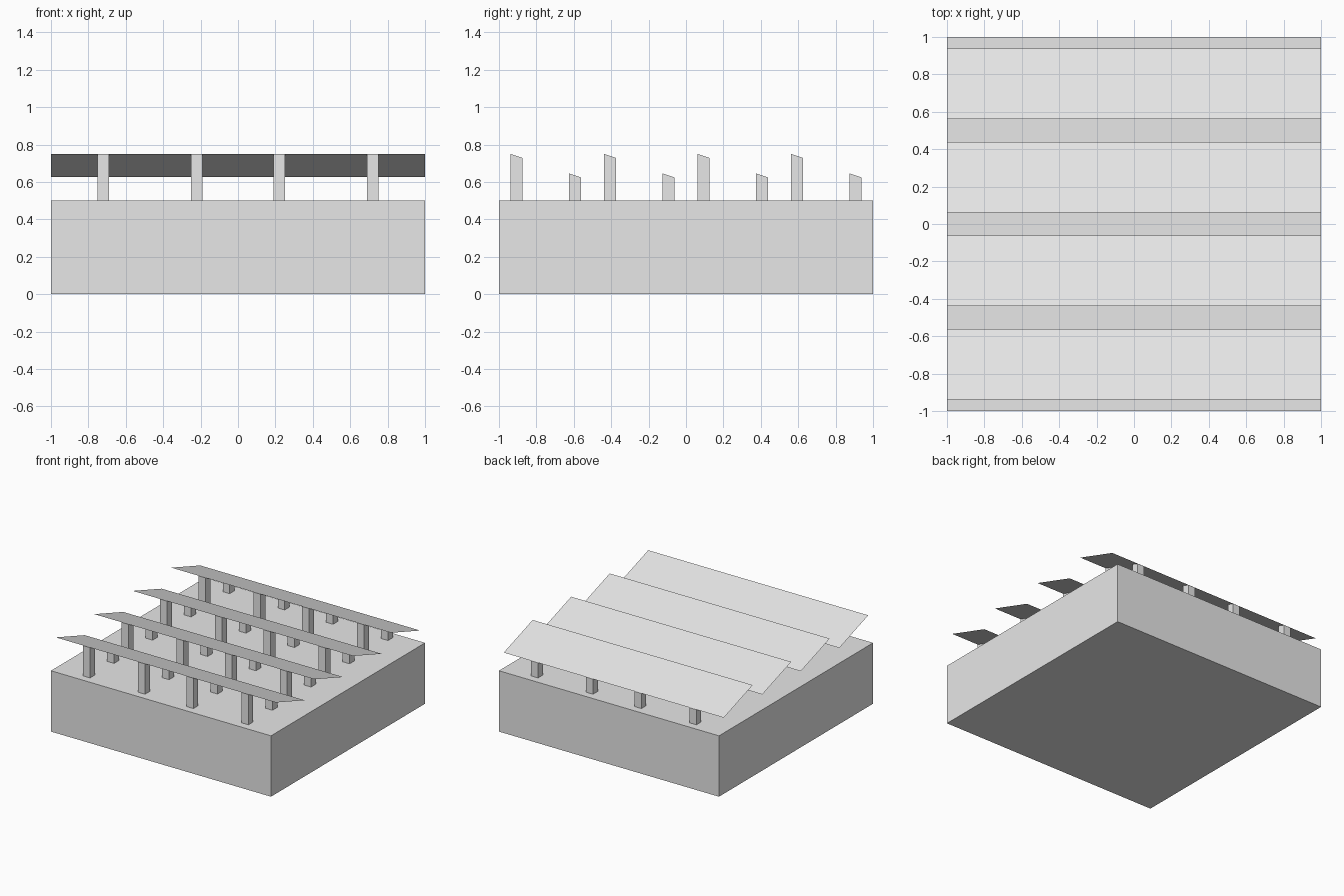
import bpy

cube = bpy.data.objects.get("Cube")
if cube:
    bpy.data.objects.remove(cube, do_unlink=True)

grey = bpy.data.materials.new("light_grey")
grey.use_nodes = True
grey.diffuse_color = (0.8, 0.8, 0.8, 1)
grey.node_tree.nodes["Principled BSDF"].inputs["Base Color"].default_value = (0.8, 0.8, 0.8, 1)

DEPTH, HIGH, LOW, POST = 0.375, 0.75, 0.625, 0.0625


def build(name, verts, faces):
    mesh = bpy.data.meshes.new(name)
    mesh.from_pydata(verts, [], faces)
    mesh.materials.append(grey)
    obj = bpy.data.objects.new(name, mesh)
    bpy.context.collection.objects.link(obj)
    return obj


def block(name, x0, x1, y0, y1, z0, front_top, back_top):
    """Box whose top may slope from front to back."""
    verts = [(x0, y0, z0), (x1, y0, z0), (x1, y1, z0), (x0, y1, z0),
             (x0, y0, front_top), (x1, y0, front_top), (x1, y1, back_top), (x0, y1, back_top)]
    sides = [(i, (i + 1) % 4, (i + 1) % 4 + 4, i + 4) for i in range(4)]
    return build(name, verts, [(3, 2, 1, 0), (4, 5, 6, 7)] + sides)


def panel_height(offset):
    return HIGH + (LOW - HIGH) * offset / DEPTH


# Building block with a flat roof
block("building", -1, 1, -1, 1, 0, 0.5, 0.5)

# Four rows of thin sloping panels, each on tall front and short back posts
for row in range(4):
    y = -0.9375 + row * 0.5
    build(f"panel_{row + 1}",
          [(-1, y, HIGH), (1, y, HIGH), (1, y + DEPTH, LOW), (-1, y + DEPTH, LOW)],
          [(0, 1, 2, 3)])
    for kind, offset in (("tall_post", 0), ("short_post", DEPTH - POST)):
        tops = [panel_height(o) - 0.001 for o in (offset, offset + POST)]
        for col, x in enumerate((-0.72, -0.22, 0.22, 0.72)):
            block(f"{kind}_{row + 1}_{col + 1}", x - POST / 2, x + POST / 2,
                  y + offset, y + offset + POST, 0.5, *tops)
